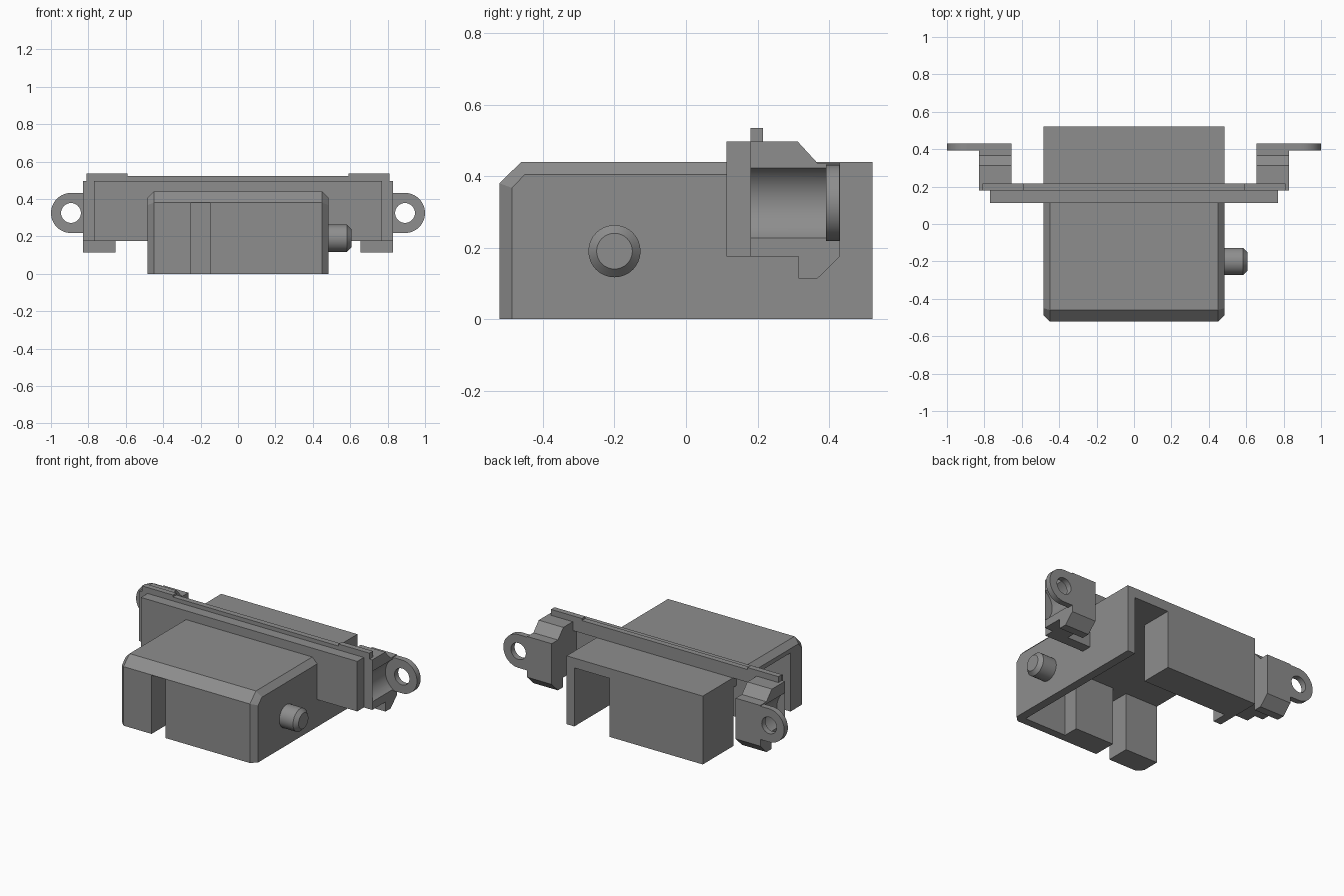
import bpy, bmesh, math
from mathutils import Matrix

if "Cube" in bpy.data.objects:
    bpy.data.objects.remove(bpy.data.objects["Cube"])

grey = bpy.data.materials.new("mid_grey")
grey.diffuse_color = (0.27, 0.27, 0.27, 1)
grey.use_nodes = True
grey.node_tree.nodes["Principled BSDF"].inputs["Base Color"].default_value = grey.diffuse_color


def add(name, bm):
    bmesh.ops.recalc_face_normals(bm, faces=bm.faces)
    me = bpy.data.meshes.new(name)
    bm.to_mesh(me)
    bm.free()
    me.materials.append(grey)
    ob = bpy.data.objects.new(name, me)
    bpy.context.collection.objects.link(ob)
    return ob


def hull(name, pts):
    bm = bmesh.new()
    for p in pts:
        bm.verts.new(p)
    bmesh.ops.convex_hull(bm, input=bm.verts)
    bmesh.ops.dissolve_limit(bm, angle_limit=0.01, verts=bm.verts, edges=bm.edges)
    return add(name, bm)


def box(name, x, y, z):
    return hull(name, [(a, b, c) for a in x for b in y for c in z])


def prism_x(name, profile, x0, x1):
    bm = bmesh.new()
    f = bm.faces.new([bm.verts.new((x0, y, z)) for y, z in profile])
    r = bmesh.ops.extrude_face_region(bm, geom=[f])
    vs = [g for g in r["geom"] if isinstance(g, bmesh.types.BMVert)]
    bmesh.ops.translate(bm, verts=vs, vec=(x1 - x0, 0, 0))
    return add(name, bm)


def cyl_y(name, x, z, r, y0, y1):
    bm = bmesh.new()
    m = Matrix.Translation((x, (y0 + y1) / 2, z)) @ Matrix.Rotation(math.pi / 2, 4, 'X')
    bmesh.ops.create_cone(bm, cap_ends=True, segments=48, radius1=r, radius2=r,
                          depth=y1 - y0, matrix=m)
    return add(name, bm)


def combine(ob, others, op, keep=False):
    # apply booleans and drop the helper objects
    for o in others:
        o.hide_render = True
        m = ob.modifiers.new("bool", 'BOOLEAN')
        m.operation, m.solver, m.object = op, 'EXACT', o
    dg = bpy.context.evaluated_depsgraph_get()
    me = bpy.data.meshes.new_from_object(ob.evaluated_get(dg))
    ob.modifiers.clear()
    ob.data = me
    if not keep:
        for o in others:
            bpy.data.objects.remove(o)


def smooth(ob):
    bpy.ops.object.select_all(action='DESELECT')
    ob.select_set(True)
    bpy.context.view_layer.objects.active = ob
    bpy.ops.object.shade_smooth_by_angle(angle=math.radians(25))


# housing: chamfered front joined to a square rear
corner = [(.45, -.46, .44), (.485, -.45, .405), (.485, -.487, .367), (.485, -.487, 0),
          (.45, -.522, .38), (.45, -.522, 0), (.45, .15, .44), (.485, .15, .405), (.485, .15, 0)]
housing = hull("housing", [(s * x, y, z) for s in (1, -1) for x, y, z in corner])
combine(housing, [box("rear", (-.485, .485), (.14, .522), (0, .44))], 'UNION')

# hollow interior, open left side, front slot and rear slot
zc = (-.2, .377)
cavity = box("cavity_cutter", (-.43, .43), (-.37, .31), zc)
combine(housing, [cavity], 'DIFFERENCE', keep=True)
combine(housing, [box("side_cutter", (-.6, -.40), (-.37, .21), zc),
                  box("corner_cutter", (.13, .43), (-.47, -.35), zc),
                  box("slot_cutter", (-.25, -.15), (-.6, -.35), zc),
                  box("rear_cutter", (.18, .43), (.29, .6), zc)], 'DIFFERENCE')

# cross plate and its top strip
plate = box("cross_plate", (-.77, .77), (.113, .18), (.175, .497))
combine(plate, [cavity], 'DIFFERENCE')
box("top_strip", (-.59, .59), (.18, .216), (.44, .522))

profile = [(.18, .175), (.315, .175), (.315, .113), (.367, .113), (.43, .175),
           (.43, .437), (.367, .437), (.312, .497), (.18, .497)]
for side, s in (("left", -1), ("right", 1)):
    # raised end of the strip
    box(side + "_strip_end", (s * .59, s * .81), (.18, .216), (.44, .535))
    # mounting bracket with round clearance and a rounded ear
    br = prism_x(side + "_bracket", profile, s * .655, s * .83)
    combine(br, [cyl_y("clearance", s * .89, .325, .115, .181, .392)], 'DIFFERENCE')
    combine(br, [cyl_y("ear", s * .893, .325, .107, .392, .4295),
                 box("web", (s * .80, s * .893), (.392, .4295), (.218, .432))], 'UNION')
    combine(br, [cyl_y("hole", s * .893, .325, .053, .3, .5)], 'DIFFERENCE')
    smooth(br)

# side peg with chamfered tip
bm = bmesh.new()
rot = Matrix.Rotation(math.pi / 2, 4, 'Y')
rings = []
for x, r in ((.46, .073), (.583, .073), (.606, .05)):
    rings.append([bm.verts.new((x, -.2 + r * math.cos(a), .19 + r * math.sin(a)))
                  for a in (i * math.tau / 32 for i in range(32))])
for a, b in zip(rings, rings[1:]):
    for i in range(32):
        j = (i + 1) % 32
        bm.faces.new((a[i], a[j], b[j], b[i]))
bm.faces.new(rings[0])
bm.faces.new(rings[-1])
smooth(add("side_peg", bm))
